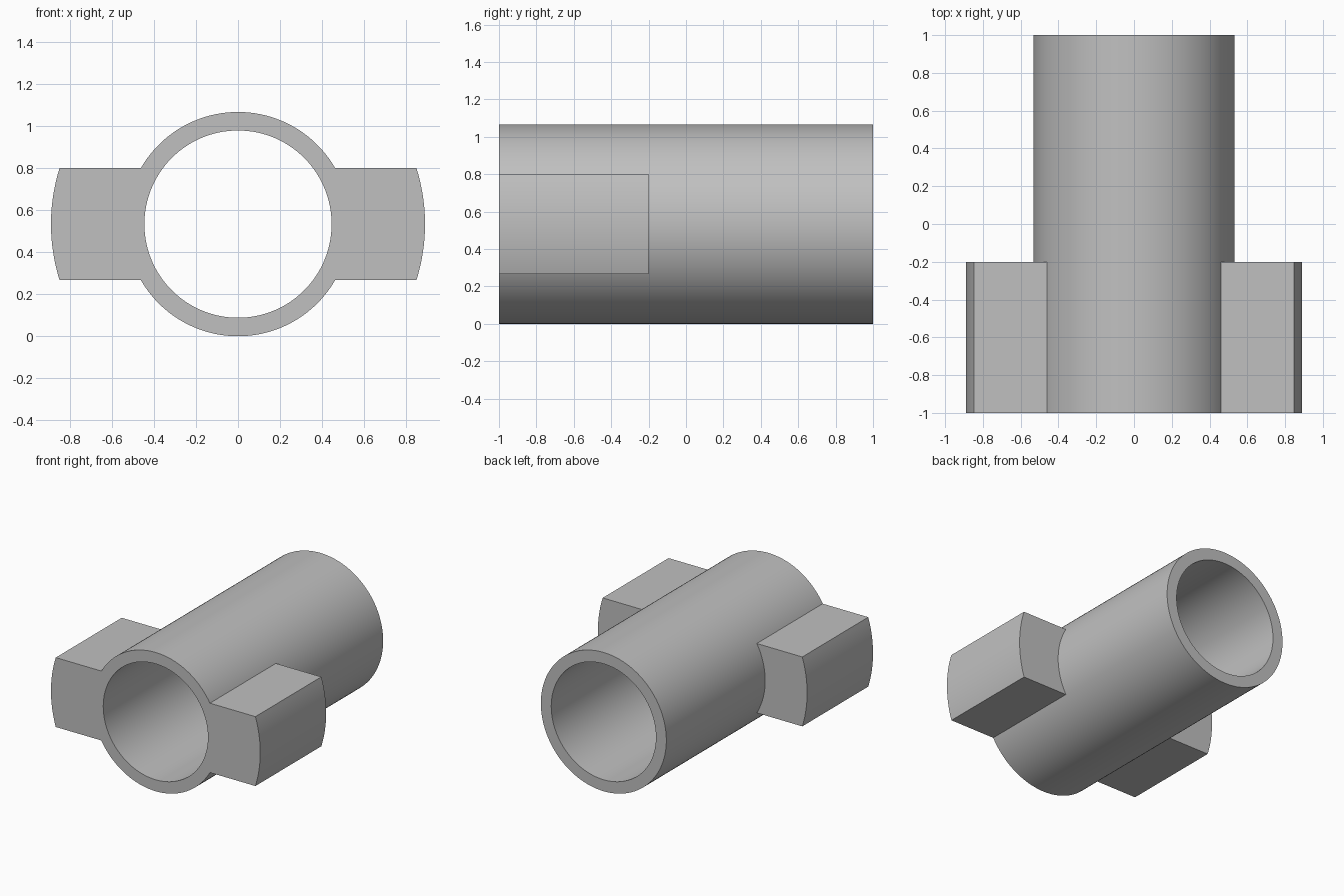
import bpy
import bmesh
from math import asin, cos, pi, radians, sin

if "Cube" in bpy.data.objects:
    bpy.data.objects.remove(bpy.data.objects["Cube"])

OUTER, INNER, LUG_R = 0.533, 0.445, 0.889
HALF_H = OUTER / 2
FRONT, BACK, LUG_BACK = -1.0, 1.0, -0.2
SEGMENTS = 120

grey = bpy.data.materials.new("plain grey")
grey.use_nodes = True
colour = (0.53, 0.53, 0.53, 1)
grey.diffuse_color = colour
grey.node_tree.nodes["Principled BSDF"].inputs["Base Color"].default_value = colour


def arc(radius, start, end, steps):
    """Points (x, z) on an arc about the tube axis."""
    angles = [start + (end - start) * i / steps for i in range(steps + 1)]
    return [(radius * cos(a), OUTER + radius * sin(a)) for a in angles]


def finish(name, bm):
    bmesh.ops.recalc_face_normals(bm, faces=bm.faces)
    mesh = bpy.data.meshes.new(name)
    bm.to_mesh(mesh)
    bm.free()
    mesh.materials.append(grey)
    obj = bpy.data.objects.new(name, mesh)
    bpy.context.collection.objects.link(obj)
    bpy.ops.object.select_all(action="DESELECT")
    obj.select_set(True)
    bpy.context.view_layer.objects.active = obj
    bpy.ops.object.shade_smooth_by_angle(angle=radians(25))


# Hollow tube: a rectangular wall section swept round the axis
bm = bmesh.new()
section = [(OUTER, FRONT), (OUTER, BACK), (INNER, BACK), (INNER, FRONT)]
rings = []
for radius, y in section:
    circle = arc(radius, 0, 2 * pi, SEGMENTS)[:-1]
    rings.append([bm.verts.new((x, y, z)) for x, z in circle])
for k, ring in enumerate(rings):
    after = rings[(k + 1) % len(rings)]
    for i in range(SEGMENTS):
        j = (i + 1) % SEGMENTS
        bm.faces.new((ring[i], ring[j], after[j], after[i]))
finish("tube", bm)

# Side lugs: flat top and bottom, curved outer end, seated on the tube
inner_a, outer_a = asin(HALF_H / OUTER), asin(HALF_H / LUG_R)
profile = arc(OUTER, inner_a, -inner_a, 20) + arc(LUG_R, -outer_a, outer_a, 20)
for name, side in (("left_lug", 1), ("right_lug", -1)):
    bm = bmesh.new()
    face = bm.faces.new([bm.verts.new((side * x, FRONT, z)) for x, z in profile])
    result = bmesh.ops.extrude_face_region(bm, geom=[face], use_keep_orig=True)
    moved = [v for v in result["geom"] if isinstance(v, bmesh.types.BMVert)]
    bmesh.ops.translate(bm, verts=moved, vec=(0, LUG_BACK - FRONT, 0))
    # The tube wall already closes the seat
    seat = [f for f in bm.faces if len(f.verts) == 4
            and abs(f.calc_center_median().x) < OUTER
            and abs(f.normal.z) < 0.99
            and all(abs((v.co.x ** 2 + (v.co.z - OUTER) ** 2) ** 0.5 - OUTER) < 0.001
                    for v in f.verts)]
    bmesh.ops.delete(bm, geom=seat, context="FACES")
    finish(name, bm)
